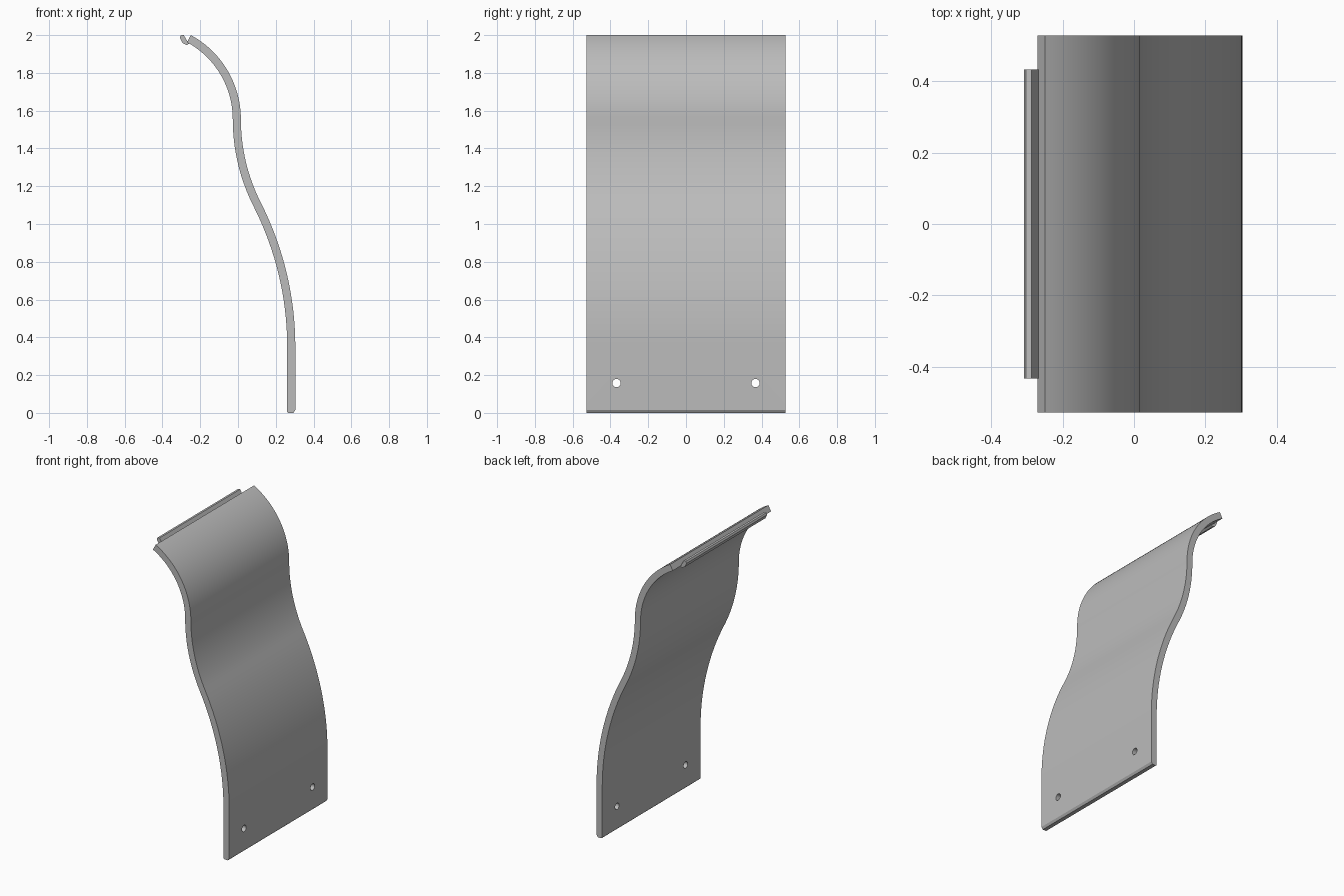
import bpy, bmesh, math
from mathutils import Vector

cube = bpy.data.objects.get("Cube")
if cube:
    bpy.data.objects.remove(cube, do_unlink=True)

HALF_WIDTH = 0.528
HALF_THICK = 0.0215

grey = bpy.data.materials.new("plain grey")
grey.use_nodes = True
colour = (0.5, 0.5, 0.5, 1)
grey.diffuse_color = colour
grey.node_tree.nodes["Principled BSDF"].inputs["Base Color"].default_value = colour


def extrude_profile(name, points, half):
    """Solid made from an x-z outline swept along y."""
    bm = bmesh.new()
    face = bm.faces.new([bm.verts.new((x, -half, z)) for x, z in points])
    swept = bmesh.ops.extrude_face_region(bm, geom=[face])["geom"]
    verts = [v for v in swept if isinstance(v, bmesh.types.BMVert)]
    bmesh.ops.translate(bm, verts=verts, vec=(0, 2 * half, 0))
    bmesh.ops.recalc_face_normals(bm, faces=bm.faces)
    mesh = bpy.data.meshes.new(name)
    bm.to_mesh(mesh)
    bm.free()
    mesh.materials.append(grey)
    obj = bpy.data.objects.new(name, mesh)
    bpy.context.collection.objects.link(obj)
    return obj


def smooth(obj):
    bpy.ops.object.select_all(action="DESELECT")
    obj.select_set(True)
    bpy.context.view_layer.objects.active = obj
    bpy.ops.object.shade_smooth_by_angle(angle=math.radians(25))


# Centre line of the sheet: straight foot, then three tangent arcs
pos, heading = Vector((0.282, 0.35)), 0.0
line = [(pos.copy(), heading)]
for radius, turn, steps in ((1.664, 26.9, 16), (1.0, -26.9, 16), (0.485, 61.5, 24)):
    step = math.radians(turn) / steps
    chord = 2 * radius * math.sin(abs(step) / 2)
    for i in range(steps):
        mid = heading + step / 2
        pos = pos + chord * Vector((-math.sin(mid), math.cos(mid)))
        heading += step
        line.append((pos.copy(), heading))


def offset(side):
    return [p + side * HALF_THICK * Vector((math.cos(a), math.sin(a))) for p, a in line]


# Chamfered foot closes the outline
outer, inner = offset(1), offset(-1)
foot_out, foot_in = outer[0].x, inner[0].x
foot = [(foot_in, 0.006), (foot_in + 0.006, 0),
        (foot_out - 0.01, 0), (foot_out, 0.015)]
lift = 2.0 - max(p.y for p in outer)
outline = foot + [(p.x, p.y + lift) for p in outer]
outline += [(p.x, p.y + lift) for p in reversed(inner)]
sheet = extrude_profile("curved_sheet", outline, HALF_WIDTH)

# Two screw holes through the foot
for y in (-0.368, 0.368):
    bpy.ops.mesh.primitive_cylinder_add(vertices=32, radius=0.022, depth=0.3,
                                        location=(0.282, y, 0.158),
                                        rotation=(0, math.pi / 2, 0))
    cutter = bpy.context.object
    cutter.hide_render = True
    cut = sheet.modifiers.new("hole", "BOOLEAN")
    cut.operation, cut.solver, cut.object = "DIFFERENCE", "EXACT", cutter
    bpy.context.view_layer.objects.active = sheet
    bpy.ops.object.modifier_apply(modifier=cut.name)
    bpy.data.objects.remove(cutter, do_unlink=True)
smooth(sheet)

# Upturned lip along the top edge
lip = extrude_profile("top_lip", [(-0.308, 1.987), (-0.302, 1.999), (-0.287, 2.0),
                                  (-0.266, 1.964), (-0.255, 1.957),
                                  (-0.272, 1.947), (-0.293, 1.958)], 0.433)
smooth(lip)
